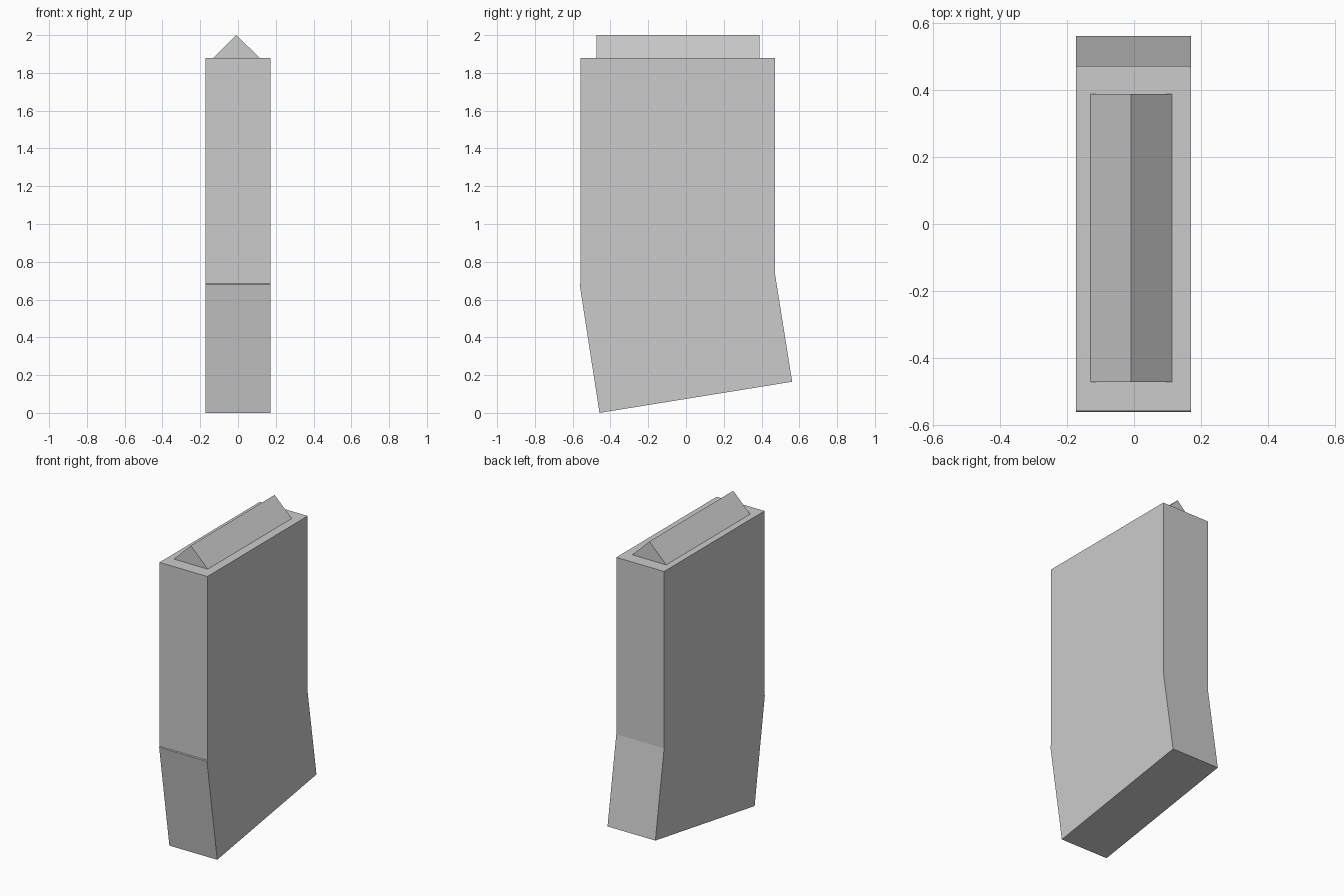
import bpy, bmesh
from mathutils import Vector

if "Cube" in bpy.data.objects:
    bpy.data.objects.remove(bpy.data.objects["Cube"])


def prism(name, outline, direction):
    """Close a planar outline and extrude it along a direction."""
    bm = bmesh.new()
    face = bm.faces.new([bm.verts.new(p) for p in outline])
    result = bmesh.ops.extrude_face_region(bm, geom=[face], use_keep_orig=True)
    moved = [g for g in result["geom"] if isinstance(g, bmesh.types.BMVert)]
    bmesh.ops.translate(bm, verts=moved, vec=Vector(direction))
    bmesh.ops.recalc_face_normals(bm, faces=bm.faces)
    mesh = bpy.data.meshes.new(name)
    bm.to_mesh(mesh)
    bm.free()
    obj = bpy.data.objects.new(name, mesh)
    bpy.context.collection.objects.link(obj)
    return obj


# Bent body: side profile (y, z) with a tiny lip at the front bend
side_profile = [(-0.458, 0), (0.562, 0.165), (0.472, 0.73), (0.472, 1.88),
                (-0.559, 1.88), (-0.559, 0.685), (-0.563, 0.68)]
prism("body", [(-0.173, y, z) for y, z in side_profile], (0.344, 0, 0))

# Triangular ridge on the top face: front profile (x, z)
ridge_profile = [(-0.13, 1.88), (0.114, 1.88), (-0.009, 2.0)]
prism("top_ridge", [(x, -0.473, z) for x, z in ridge_profile], (0, 0.862, 0))
